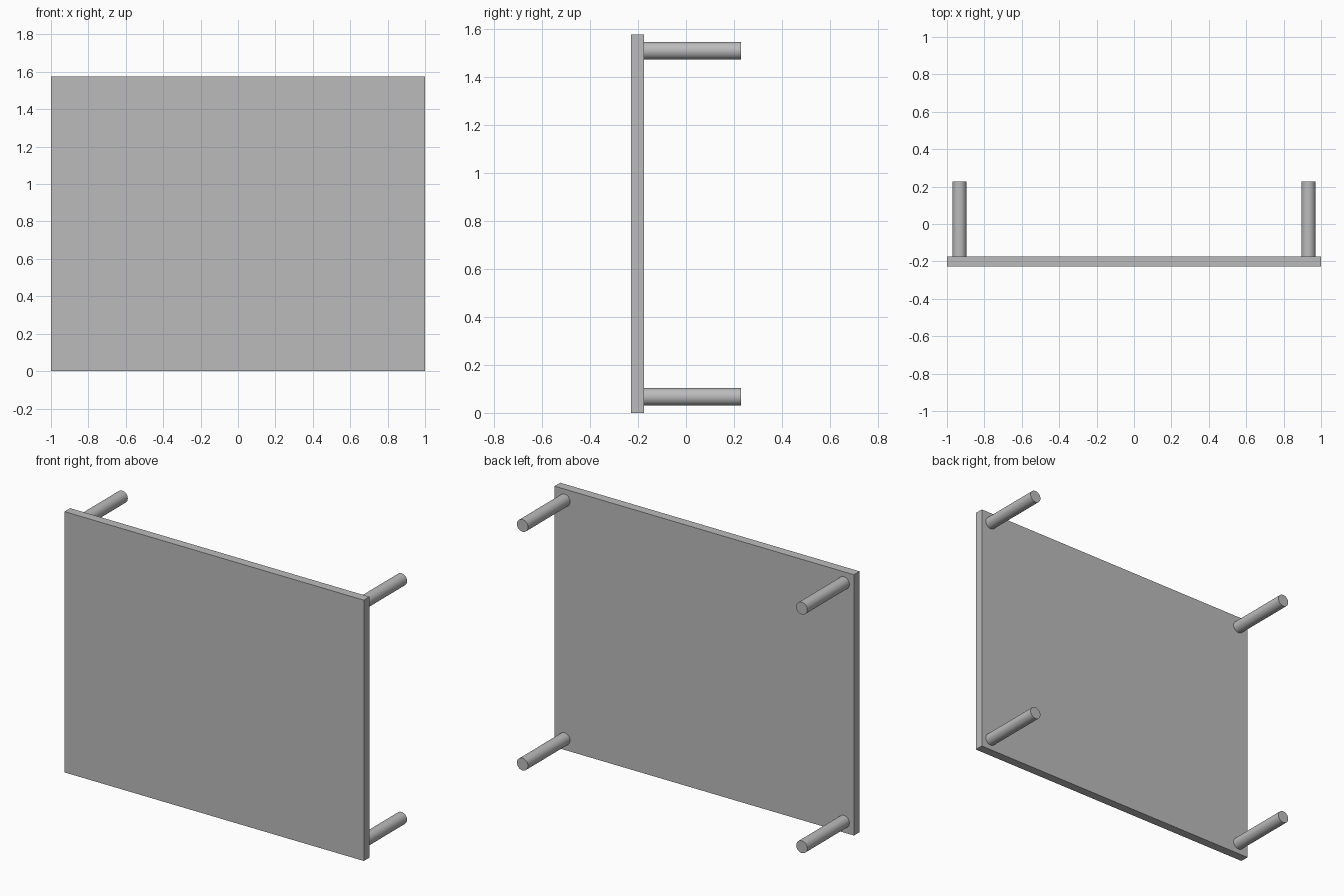
import bpy
from math import radians

if "Cube" in bpy.data.objects:
    bpy.data.objects.remove(bpy.data.objects["Cube"], do_unlink=True)

WIDTH, HEIGHT = 2.0, 1.575
FRONT, BACK, PEG_END = -0.228, -0.174, 0.228
PEG_RADIUS, INSET = 0.037, 0.067

grey = bpy.data.materials.new("plain grey")
grey.use_nodes = True
colour = (0.5, 0.5, 0.5, 1.0)
grey.diffuse_color = colour
grey.node_tree.nodes["Principled BSDF"].inputs["Base Color"].default_value = colour

# Flat upright panel
bpy.ops.mesh.primitive_cube_add(size=1, location=(0, (FRONT + BACK) / 2, HEIGHT / 2))
panel = bpy.context.object
panel.name = "panel"
panel.scale = (WIDTH, BACK - FRONT, HEIGHT)
bpy.ops.object.transform_apply(location=False, rotation=False, scale=True)
panel.data.materials.append(grey)


# Round peg standing out from the back of the panel
def add_peg(name, x, z):
    bpy.ops.mesh.primitive_cylinder_add(
        vertices=32, radius=PEG_RADIUS, depth=PEG_END - BACK,
        location=(x, (BACK + PEG_END) / 2, z), rotation=(radians(90), 0, 0))
    peg = bpy.context.object
    peg.name = name
    peg.data.materials.append(grey)
    bpy.ops.object.shade_smooth_by_angle(angle=radians(30))


# One peg near each corner
for side, x in (("left", WIDTH / 2 - INSET), ("right", INSET - WIDTH / 2)):
    for level, z in (("lower", INSET), ("upper", HEIGHT - INSET)):
        add_peg(f"{level}_{side}_peg", x, z)
